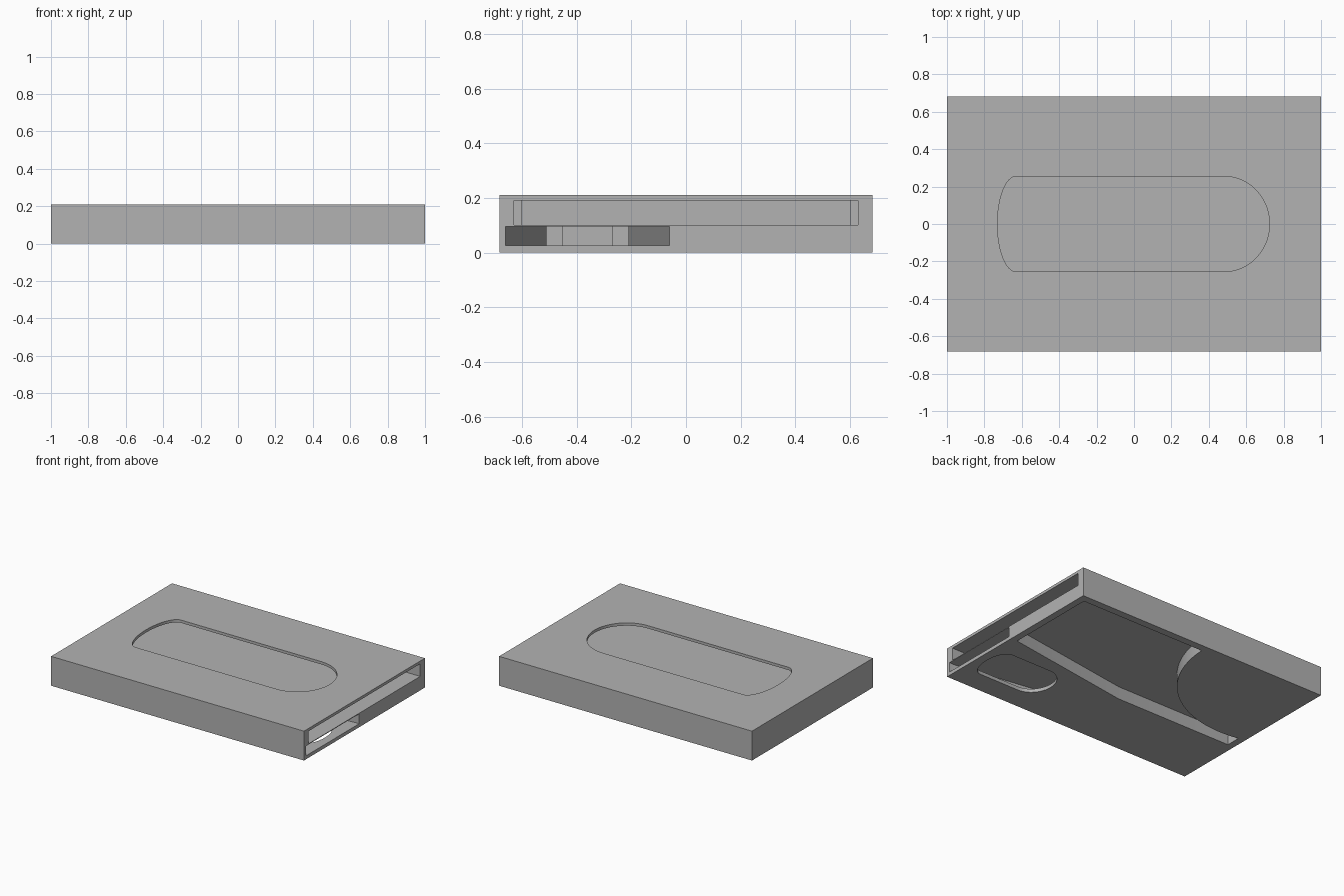
import bpy, bmesh, math

cube = bpy.data.objects.get("Cube")
if cube:
    bpy.data.objects.remove(cube)

grey = bpy.data.materials.new("plain_grey")
grey.use_nodes = True
colour = (0.45, 0.45, 0.45, 1)
grey.diffuse_color = colour
grey.node_tree.nodes["Principled BSDF"].inputs["Base Color"].default_value = colour


def prism(name, outline, z0, z1):
    """Extrude an outline in the ground plane from z0 to z1."""
    bm = bmesh.new()
    face = bm.faces.new([bm.verts.new((x, y, z0)) for x, y in outline])
    top = bmesh.ops.extrude_face_region(bm, geom=[face])["geom"]
    bmesh.ops.translate(bm, vec=(0, 0, z1 - z0),
                        verts=[v for v in top if isinstance(v, bmesh.types.BMVert)])
    bmesh.ops.recalc_face_normals(bm, faces=bm.faces)
    mesh = bpy.data.meshes.new(name)
    bm.to_mesh(mesh)
    bm.free()
    mesh.materials.append(grey)
    obj = bpy.data.objects.new(name, mesh)
    bpy.context.collection.objects.link(obj)
    return obj


def rect(x0, x1, y0, y1):
    return [(x0, y0), (x1, y0), (x1, y1), (x0, y1)]


def arc(cx, cy, rx, ry, start, end, steps=24):
    angles = [math.radians(start + (end - start) * i / steps) for i in range(steps + 1)]
    return [(cx + rx * math.cos(a), cy + ry * math.sin(a)) for a in angles]


def thumb_window(round_x, round_len, flat_x, flat_len, cy, half):
    """Window with one full round end and one shallow round end."""
    side = 1 if round_len > 0 else -1
    rounded = arc(round_x, cy, abs(round_len), half, -90, 90)
    shallow = arc(flat_x, cy, flat_len, half, 90, 270)
    return [(round_x + side * (x - round_x), y) for x, y in rounded] + \
           [(flat_x + side * (x - flat_x), y) for x, y in shallow]


def stepped(centre, halves, depths):
    """Symmetric outline running inward from the open end through given half widths."""
    upper = [(x, centre + h) for x, h in zip(depths, halves)]
    return upper + [(x, 2 * centre - y) for x, y in reversed(upper)]


body = prism("case_body", rect(-1, 1, -0.683, 0.683), 0, 0.21)

# Curved storage pocket underneath, bounded by a slanted divider
R, cx, cy = 0.76, -0.8, 0.66
start = math.degrees(math.asin((0.63 - cy) / R))
end = -math.degrees(math.acos((-0.95 - cx) / R))
pocket = [(0.95, 0.63)] + arc(cx, cy, R, R, start, end, 32) + \
         [(-0.95, -0.19), (-0.03, -0.19), (0.95, -0.04)]

cutters = [
    # Wide upper slot with a narrower inner end
    prism("upper_slot", stepped(0, [0.63, 0.63, 0.60, 0.60], [1.1, -0.85, -0.85, -0.95]), 0.10, 0.19),
    # Funnel-shaped lower slot
    prism("lower_slot", stepped(-0.36, [0.30, 0.30, 0.15, 0.15, 0.09, 0.09],
                                [1.1, 0.95, -0.03, -0.8, -0.8, -0.95]), 0.025, 0.095),
    prism("top_window", thumb_window(0.48, 0.245, -0.63, 0.1, 0, 0.255), 0.15, 0.3),
    prism("bottom_window", thumb_window(0.54, -0.14, 0.86, 0.08, -0.36, 0.16), -0.1, 0.06),
    prism("under_pocket", pocket, -0.1, 0.09),
]
for cutter in cutters:
    cutter.hide_render = True
    mod = body.modifiers.new(cutter.name, "BOOLEAN")
    mod.operation = "DIFFERENCE"
    mod.solver = "EXACT"
    mod.object = cutter

# Bake the cuts and discard the cutters
graph = bpy.context.evaluated_depsgraph_get()
result = bpy.data.meshes.new_from_object(body.evaluated_get(graph))
body.modifiers.clear()
body.data = result
for cutter in cutters:
    bpy.data.objects.remove(cutter)

bpy.context.view_layer.objects.active = body
body.select_set(True)
bpy.ops.object.shade_smooth_by_angle(angle=math.radians(25))
